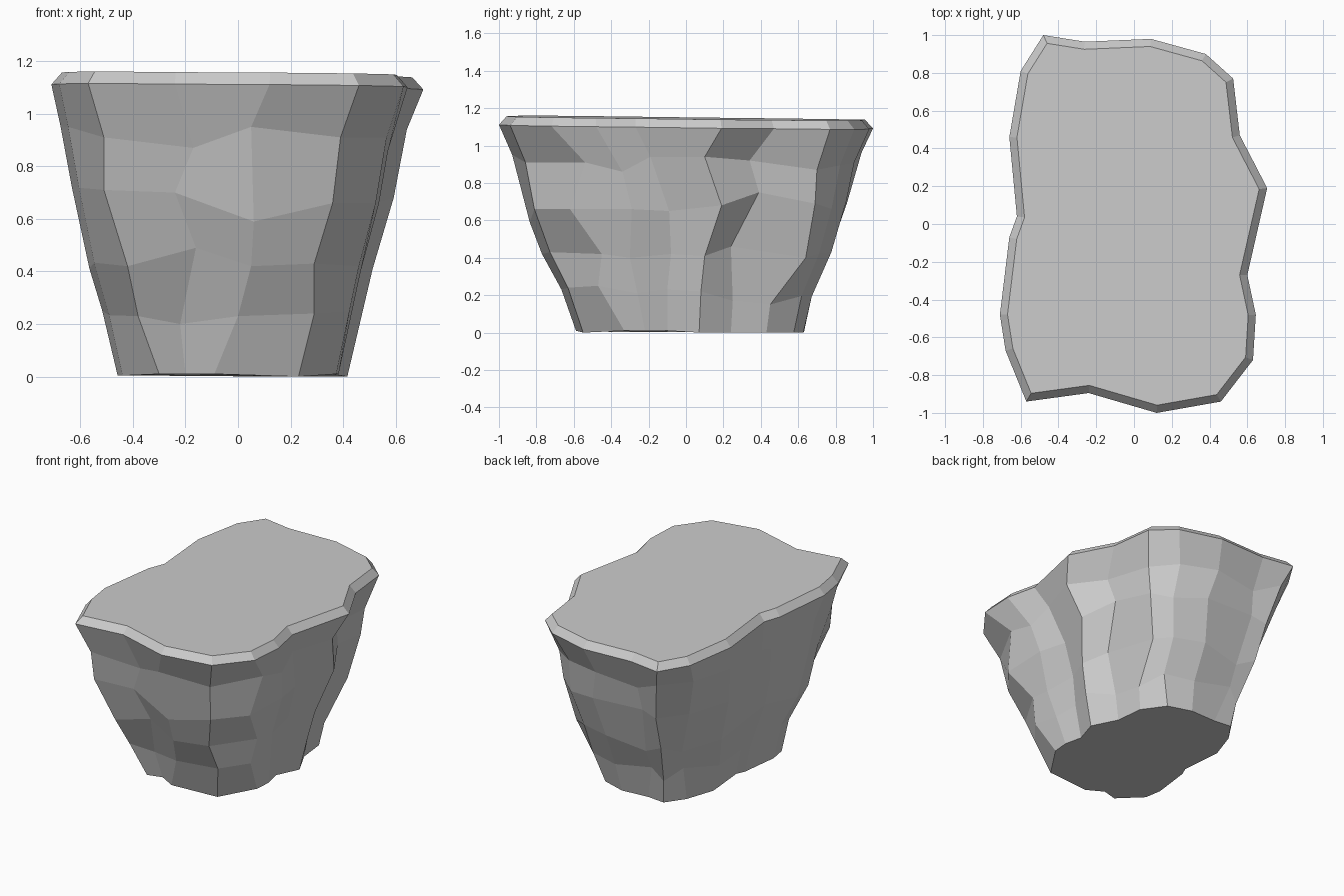
import bpy, bmesh, random
from mathutils import Vector

if "Cube" in bpy.data.objects:
    bpy.data.objects.remove(bpy.data.objects["Cube"])

random.seed(4)

# Rim outline seen from above, counter-clockwise from the right-hand spur
RIM = [(.705, .19), (.56, .47), (.525, .77), (.38, .90), (.09, .98), (-.26, .965), (-.48, 1.0),
       (-.60, .81), (-.66, .46), (-.62, .04), (-.66, -.07), (-.71, -.48), (-.68, -.67),
       (-.57, -.94), (-.24, -.895), (.12, -1.0), (.46, -.94), (.63, -.72), (.645, -.48), (.60, -.27)]

# Taper by height: z, right, left, front, back scale
TAPER = [(1.10, 1, 1, 1, 1), (.92, .90, .94, .915, .92), (.68, .84, .88, .87, .87),
         (.42, .73, .80, .77, .79), (.21, .66, .71, .655, .69), (0, .59, .645, .585, .64)]

# Chiselled columns: sideways position and height of each vertex going down
FRONT = {13: [(-.51, .91), (-.51, .71), (-.42, .42), (-.38, .23), (-.30, .01)],
         14: [(-.17, .87), (-.24, .70), (-.16, .49), (-.22, .20), (-.20, .01)],
         15: [(.05, .95), (.06, .59), (.05, .42), (.0, .23), (-.09, .01)],
         16: [(.39, .91), (.36, .66), (.29, .43), (.29, .24), (.23, .0)]}
RIGHT = {17: [(-.54, .91), (-.62, .66), (-.45, .42), (-.47, .25), (-.33, .01)],
         18: [(-.34, .86), (-.29, .66), (-.30, .40), (-.26, .21), (-.22, .01)],
         19: [(-.19, .94), (-.09, .65), (-.08, .42), (-.10, .23), (-.10, .01)],
         0: [(.10, .94), (.19, .68), (.10, .41), (.08, .22), (.07, .0)],
         1: [(.34, .92), (.39, .75), (.24, .46), (.25, .17), (.24, .0)],
         2: [(.70, .87), (.69, .69), (.64, .40), (.45, .15), (.43, .0)]}
# Back left corner is hollowed lower down
HOLLOW = [0, .04, .08, .07, .03]


def scaled(x, y, z):
    for a, b in zip(TAPER, TAPER[1:]):
        if z >= b[0]:
            t = (a[0] - z) / (a[0] - b[0])
            s = [p + (q - p) * t for p, q in zip(a, b)]
            return x * (s[1] if x > 0 else s[2]), y * (s[3] if y < 0 else s[4])


def column_point(i, k):
    x, y = RIM[i]
    if i in FRONT:
        px, z = FRONT[i][k]
        return px, scaled(x, y, z)[1], z
    if i in RIGHT:
        py, z = RIGHT[i][k]
        return scaled(x, y, z)[0], py, z
    z = TAPER[k + 1][0]
    if k < 4:
        z += random.uniform(-.05, .05)
    px, py = scaled(x, y, z)
    j = .02 if k < 4 else .01
    if abs(y) > .85:
        px += random.uniform(-j, j) * 2
    else:
        py += random.uniform(-j, j) * 2
    if i in (6, 7):
        px += HOLLOW[k] * .9
        py -= HOLLOW[k] * .3
    return px, py, max(z, 0.004 if x < 0 else 0)


def rim_height(x, y):
    return 1.10 - .012 * y - .008 * x


def inset(i, d):
    # Mitred inward offset of the rim corner
    a, b, c = (Vector(RIM[(i + o) % len(RIM)]) for o in (-1, 0, 1))
    n1 = Vector((-(b - a).y, (b - a).x)).normalized()
    n2 = Vector((-(c - b).y, (c - b).x)).normalized()
    return b + (n1 + n2) * d / (1 + n1.dot(n2))


# Rings from top plateau, over the bevelled rim, down to the base
n = len(RIM)
rings = [[], []]
for i, (x, y) in enumerate(RIM):
    p = inset(i, .04)
    rings[0].append((p.x, p.y, rim_height(p.x, p.y) + .046))
    rings[1].append((x, y, rim_height(x, y)))
rings += [[column_point(i, k) for i in range(n)] for k in range(5)]

bm = bmesh.new()
loops = [[bm.verts.new(p) for p in ring] for ring in rings]
for up, low in zip(loops, loops[1:]):
    for i in range(n):
        j = (i + 1) % n
        bm.faces.new((up[i], low[i], low[j], up[j]))
bm.faces.new(loops[0])
bm.faces.new(loops[-1][::-1])
bmesh.ops.recalc_face_normals(bm, faces=bm.faces)

mesh = bpy.data.meshes.new("rock_block")
bm.to_mesh(mesh)
bm.free()
bpy.context.collection.objects.link(bpy.data.objects.new("rock_block", mesh))
